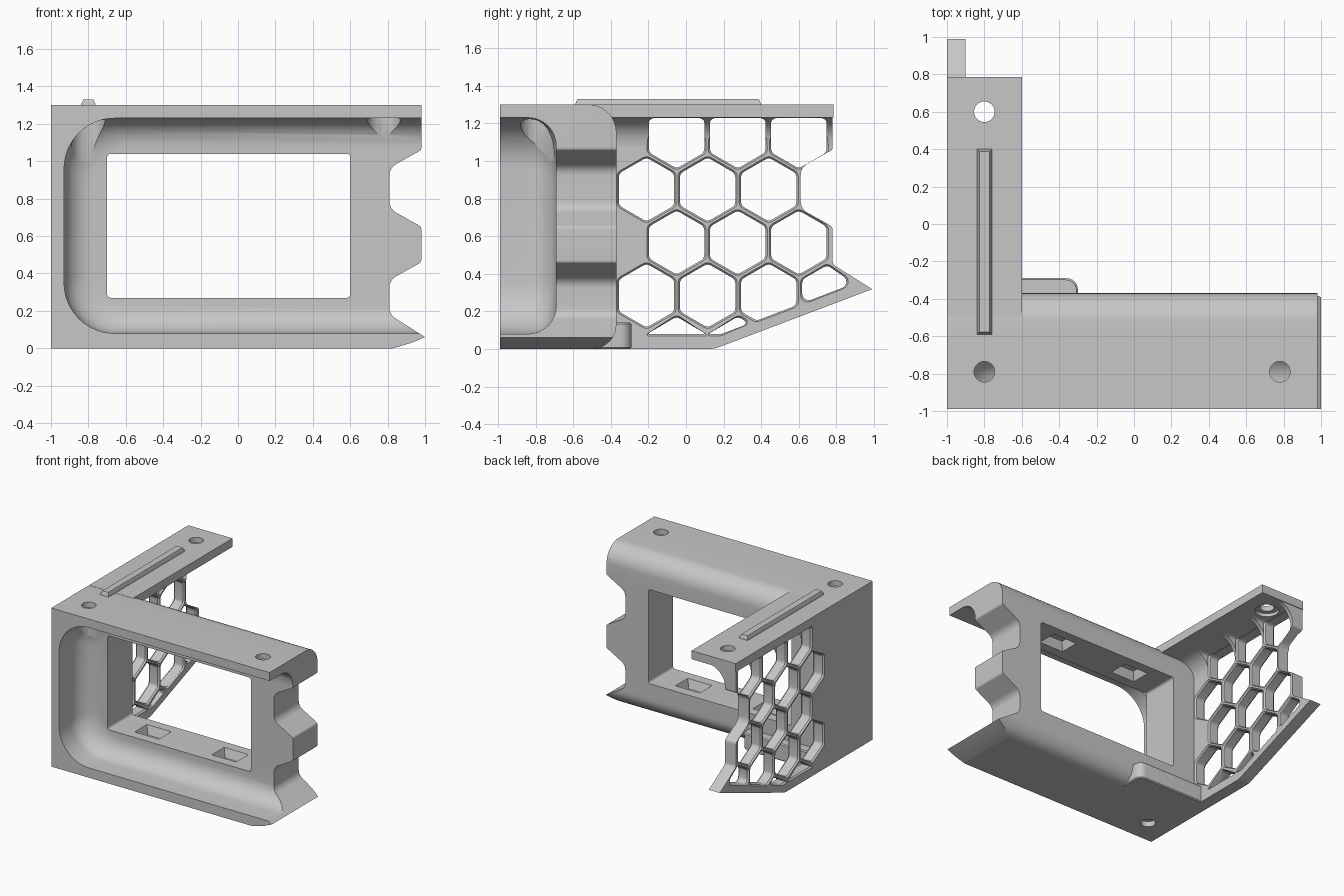
import bpy, bmesh, math
from mathutils import Vector

if "Cube" in bpy.data.objects:
    bpy.data.objects.remove(bpy.data.objects["Cube"])

grey = bpy.data.materials.new("plain grey")
grey.use_nodes = True
grey.diffuse_color = (0.57, 0.57, 0.57, 1)
grey.node_tree.nodes["Principled BSDF"].inputs["Base Color"].default_value = grey.diffuse_color


def rounded(points, radius=0.0, steps=6):
    """Round polygon corners; a point may carry its own radius as a third value."""
    out = []
    for i, raw in enumerate(points):
        p = Vector(raw[:2])
        r = raw[2] if len(raw) > 2 else radius
        a = Vector(points[i - 1][:2]) - p
        b = Vector(points[(i + 1) % len(points)][:2]) - p
        u, v = a.normalized(), b.normalized()
        half = u.angle(v) / 2
        if r <= 0 or half > 1.5:
            out.append(p)
            continue
        d = min(r / math.tan(half), 0.45 * a.length, 0.45 * b.length)
        c = p + (u + v).normalized() * (d / math.cos(half))
        start, end = (p + u * d - c).normalized(), (p + v * d - c).normalized()
        out += [c + start.slerp(end, k / steps).normalized() * d * math.tan(half)
                for k in range(steps + 1)]
    return out


def box(a0, a1, b0, b1):
    return [(a0, b0), (a1, b0), (a1, b1), (a0, b1)]


def add_prism(bm, points, axis, levels):
    """Stack copies of a profile along an axis; each level is (position, growth)."""
    low = [min(p[k] for p in points) for k in (0, 1)]
    high = [max(p[k] for p in points) for k in (0, 1)]
    mid = [(l + h) / 2 for l, h in zip(low, high)]
    size = [(h - l) / 2 for l, h in zip(low, high)]
    rings = []
    for pos, grow in levels:
        ring = []
        for p in points:
            co = [mid[k] + (p[k] - mid[k]) * (1 + grow / size[k]) for k in (0, 1)]
            co.insert("xyz".index(axis), pos)
            ring.append(bm.verts.new(co))
        rings.append(ring)
    n = len(points)
    for r0, r1 in zip(rings, rings[1:]):
        for i in range(n):
            bm.faces.new((r0[i], r0[(i + 1) % n], r1[(i + 1) % n], r1[i]))
    bm.faces.new(rings[0][::-1])
    bm.faces.new(rings[-1])


def make(name, *prisms):
    bm = bmesh.new()
    for prism in prisms:
        add_prism(bm, *prism)
    bmesh.ops.recalc_face_normals(bm, faces=bm.faces)
    mesh = bpy.data.meshes.new(name)
    bm.to_mesh(mesh)
    bm.free()
    mesh.materials.append(grey)
    ob = bpy.data.objects.new(name, mesh)
    bpy.context.collection.objects.link(ob)
    return ob


def cut(ob, *prisms):
    """Subtract each prism group in turn."""
    for prism in prisms:
        group = prism if isinstance(prism, list) else [prism]
        tool = make("cutter", *group)
        mod = ob.modifiers.new("cut", "BOOLEAN")
        mod.operation, mod.solver, mod.object = "DIFFERENCE", "EXACT", tool
        graph = bpy.context.evaluated_depsgraph_get()
        mesh = bpy.data.meshes.new_from_object(ob.evaluated_get(graph))
        ob.modifiers.clear()
        ob.data = mesh
        bpy.data.objects.remove(tool)


def span(a, b):
    return [(a, 0), (b, 0)]


def disc(x, y, r, n=32):
    return [(x + r * math.cos(k * math.tau / n), y + r * math.sin(k * math.tau / n)) for k in range(n)]


def screw(x, y):
    """Screw hole with a wider head pocket below the top plate."""
    return [(disc(x, y, 0.055), "z", span(1.1, 1.4)), (disc(x, y, 0.09), "z", span(1.0, 1.255))]


# Front frame: rounded along its back edges
FRONT, BACK, TOP = -0.99, -0.37, 1.3
frame = make("front_frame", (rounded(
    [(FRONT, 0), (BACK, 0, 0.13), (BACK, TOP, 0.15), (FRONT, TOP)], steps=10), "x", span(-1, 1)))

# Scooped recess, open towards the right end
scoop = [(-1.2, 0), (-0.84, 0)]
for k in range(1, 9):
    t = k / 8 * math.pi / 2
    scoop.append((-0.84 + 0.15 * math.sin(t), -0.15 * (1 - math.cos(t))))
cut(frame, (rounded(box(-0.93, 1.5, 0.08, 1.23), 0.27, 12), "y", scoop))

# Display window with clip pockets in its floor and ceiling
cut(frame, (rounded(box(-0.7, 0.6, 0.27, 1.04), 0.02), "y", span(-0.9, -0.2)))
for x in (-0.4, 0.3):
    slot = box(x - 0.11, x + 0.11, -0.61, -0.45)
    cut(frame, (slot, "z", [(0.2, -0.025), (0.27, 0), (0.3, 0)]),
        (slot, "z", [(1.0, 0), (1.04, 0), (1.11, -0.025)]))

# Notched right end
end = [(1.2, 1.5), (0.98, 1.5), (0.98, 1.06, 0.02), (0.81, 0.965, 0.07), (0.81, 0.745, 0.07),
       (0.98, 0.65, 0.02), (0.98, 0.46, 0.02), (0.81, 0.365, 0.07), (0.81, 0.18, 0.07),
       (1.0, 0.06), (0.93, 0.03), (0.83, 0, 0.1), (0.7, -0.01), (0.7, -0.2), (1.2, -0.2)]
cut(frame, (rounded(end), "y", span(-1.2, 0)))

# Screw holes of the frame
for x in (-0.8, 0.78):
    cut(frame, *screw(x, -0.79))
cut(frame, (disc(-0.8, -0.79, 0.055), "z", span(-0.1, 0.045)))

# Honeycomb cells, clipped to stay inside the panel border
slope = Vector((0.84, 0.32)).normalized()
limits = [((0, 0.08), (0, 1)), ((0, 1.228), (0, -1)),
          ((0.15, 0.065), (-slope.y, slope.x)), ((0.78, 0.425), (-0.56, -0.83))]


def clip(points, origin, normal):
    o, n, out = Vector(origin), Vector(normal), []
    for i, q in enumerate(points):
        p = points[i - 1]
        dp, dq = (p - o).dot(n), (q - o).dot(n)
        if dp * dq < 0:
            out.append(p.lerp(q, dp / (dp - dq)))
        if dq >= 0:
            out.append(q)
    return out


cells = []
for row in range(5):
    z = 0.002 + 0.282 * row
    for col in range(4 if row == 1 else 3):
        y = (-0.21 if row % 2 else -0.05) + 0.325 * col
        hexagon = [Vector((y + 0.17 * math.sin(k * math.pi / 3), z + 0.17 * math.cos(k * math.pi / 3)))
                   for k in range(6)]
        for origin, normal in limits[:4 if col == 3 else 3]:
            hexagon = clip(hexagon, origin, normal)
        if len(hexagon) < 3 or max(p.y for p in hexagon) - min(p.y for p in hexagon) < 0.03:
            continue
        cells.append((rounded(hexagon, 0.035, 4), "x",
                      [(-1.1, 0.01), (-1, 0.01), (-0.988, 0), (-0.912, 0), (-0.9, 0.01),
                       (-0.89, 0), (-0.5, 0)]))

# Side panel
outline = [(-0.5, 0), (0.15, 0, 0.15), (0.99, 0.318), (0.78, 0.45, 0.03), (0.78, 0.65, 0.03),
           (0.61, 0.745, 0.07), (0.61, 0.965, 0.07), (0.78, 1.06, 0.02), (0.78, TOP), (-0.5, TOP)]
panel = make("honeycomb_side_panel", (rounded(outline), "x", span(-1, -0.9)))
cut(panel, cells)

# Curved web under the top flange
arc = [(-0.75 - 0.15 * math.sin(t), 1.08 + 0.15 * math.cos(t))
       for t in (k / 8 * math.pi / 2 for k in range(9))]
web = make("flange_web", ([(-0.9, 1.235), (-0.75, 1.235)] + arc, "y", span(-0.45, 0.78)))
cut(web, cells, *screw(-0.8, 0.6))

# Top flange and its locating ridge
flange = make("top_flange", (box(-1, -0.6, -0.5, 0.785), "z", span(1.23, TOP)))
cut(flange, *screw(-0.8, 0.6))
make("locating_ridge", (box(-0.84, -0.76, -0.59, 0.4), "z", [(1.29, 0), (TOP, 0), (1.33, -0.013)]))

# Foot tab behind the frame
make("foot_tab", (rounded([(-0.95, -0.5), (-0.3, -0.5), (-0.3, -0.29, 0.06), (-0.95, -0.29)]),
                  "z", [(0, -0.008), (0.008, 0), (0.132, 0), (0.14, -0.008)]))

# Smooth curved faces, keep edges sharp
for ob in bpy.context.scene.objects:
    if ob.type == "MESH":
        ob.select_set(True)
        bpy.context.view_layer.objects.active = ob
bpy.ops.object.shade_smooth_by_angle(angle=math.radians(30))
